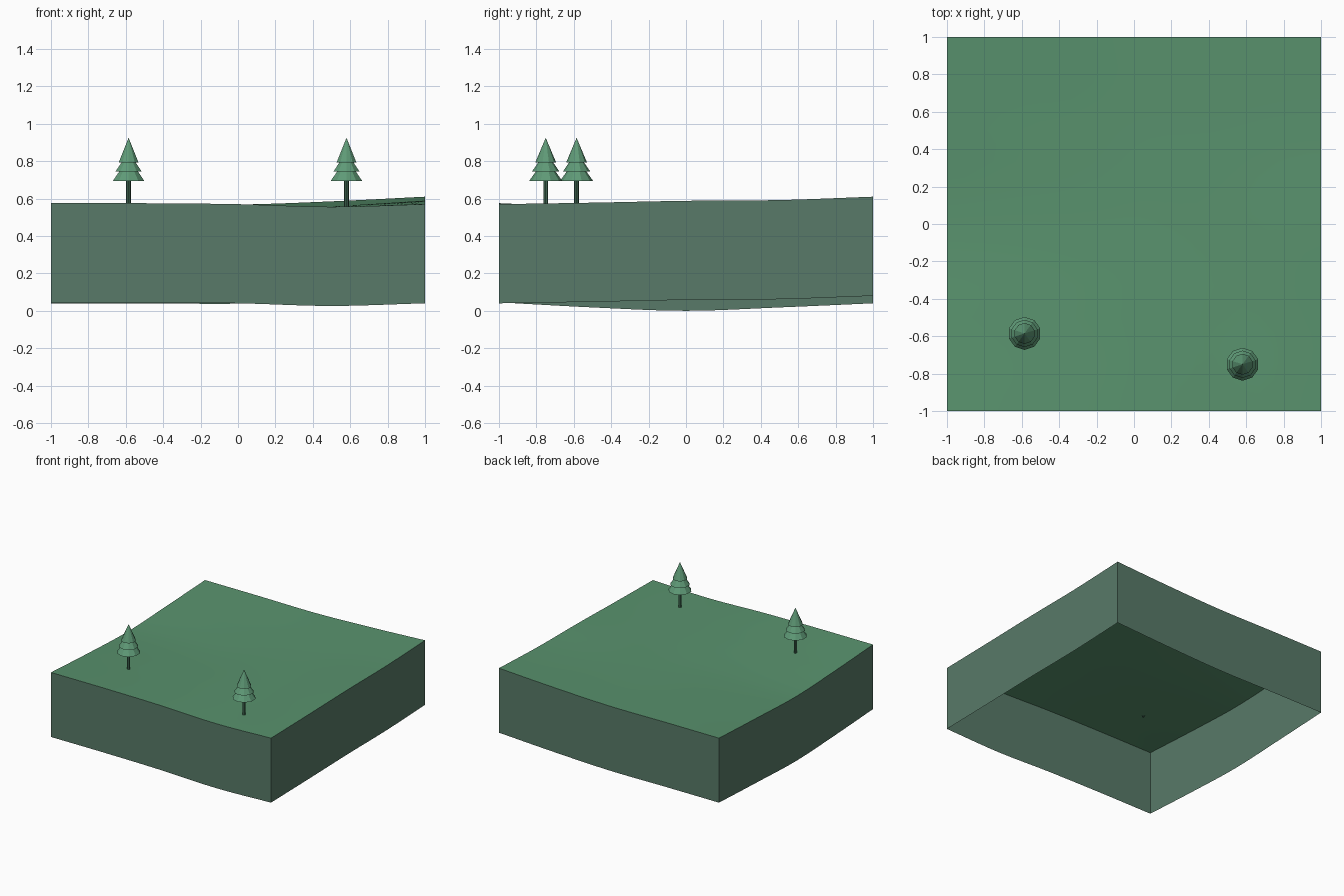
import bpy, bmesh, math

cube = bpy.data.objects.get("Cube")
if cube:
    bpy.data.objects.remove(cube, do_unlink=True)


def material(name, rgb):
    m = bpy.data.materials.new(name)
    m.use_nodes = True
    color = (*rgb, 1)
    m.diffuse_color = color
    m.node_tree.nodes["Principled BSDF"].inputs["Base Color"].default_value = color
    return m


grass = material("grass green", (0.10, 0.29, 0.155))
earth = material("grey green earth", (0.098, 0.195, 0.138))
needles = material("pine green", (0.115, 0.325, 0.185))
bark = material("dark green bark", (0.06, 0.16, 0.10))


def finish(bm, name, mat):
    mesh = bpy.data.meshes.new(name)
    bm.to_mesh(mesh)
    bm.free()
    mesh.materials.append(mat)
    ob = bpy.data.objects.new(name, mesh)
    bpy.context.collection.objects.link(ob)
    return ob


# Height profiles along the four edges, evenly spaced
FRONT = [0.575, 0.575, 0.57, 0.556, 0.57]
BACK = [0.57, 0.57, 0.568, 0.585, 0.61]
LEFT_SIDE = [0.575, 0.548, 0.53, 0.548, 0.57]
RIGHT_SIDE = [0.57, 0.578, 0.588, 0.592, 0.61]
DEPTH = 0.53
STEPS = 24


def spline(p, t):
    s = t * (len(p) - 1)
    i = min(int(s), len(p) - 2)
    f = s - i
    b, c = p[i], p[i + 1]
    a = p[i - 1] if i else 2 * b - c
    d = p[i + 2] if i + 2 < len(p) else 2 * c - b
    return b + f / 2 * (c - a + f * (2 * a - 5 * b + 4 * c - d + f * (3 * (b - c) + d - a)))


def height(x, y):
    # Blend the four edge profiles across the square
    u, v = (x + 1) / 2, (y + 1) / 2
    along_y = (1 - v) * spline(FRONT, u) + v * spline(BACK, u)
    along_x = (1 - u) * spline(LEFT_SIDE, v) + u * spline(RIGHT_SIDE, v)
    corners = ((1 - v) * ((1 - u) * FRONT[0] + u * FRONT[-1])
               + v * ((1 - u) * BACK[0] + u * BACK[-1]))
    return along_y + along_x - corners


# Rolling ground surface
bm = bmesh.new()
bmesh.ops.create_grid(bm, x_segments=STEPS, y_segments=STEPS, size=1)
for v in bm.verts:
    v.co.z = height(v.co.x, v.co.y)
for f in bm.faces:
    f.smooth = True
finish(bm, "ground", grass)

# Open-bottomed side walls that follow the ground edge
bm = bmesh.new()
ticks = [-1 + 2 * i / STEPS for i in range(STEPS + 1)]
sides = {
    "front": [(t, -1) for t in ticks],
    "right": [(1, t) for t in ticks],
    "back": [(-t, 1) for t in ticks],
    "left": [(-1, -t) for t in ticks],
}
for path in sides.values():
    top = [bm.verts.new((x, y, height(x, y))) for x, y in path]
    low = [bm.verts.new((x, y, height(x, y) - DEPTH)) for x, y in path]
    for i in range(STEPS):
        bm.faces.new((low[i], low[i + 1], top[i + 1], top[i]))
finish(bm, "side_walls", earth)


def cone(bm, r1, r2, z1, z2, sides):
    made = bmesh.ops.create_cone(bm, cap_ends=True, segments=sides,
                                 radius1=r1, radius2=r2, depth=z2 - z1)
    bmesh.ops.translate(bm, verts=made["verts"], vec=(0, 0, (z1 + z2) / 2))


# Three-tiered trees
TIERS = [(0.088, 0.045, 0.695, 0.755),
         (0.073, 0.035, 0.745, 0.80),
         (0.056, 0.0, 0.792, 0.925)]
for name, x, y in (("right_tree", -0.585, -0.585), ("left_tree", 0.58, -0.75)):
    bm = bmesh.new()
    cone(bm, 0.0125, 0.0125, height(x, y) - 0.005, 0.70, 8)
    finish(bm, name + "_trunk", bark).location = (x, y, 0)
    bm = bmesh.new()
    for r1, r2, z1, z2 in TIERS:
        cone(bm, r1, r2, z1, z2, 10)
    bmesh.ops.remove_doubles(bm, verts=bm.verts, dist=0.0001)
    finish(bm, name + "_foliage", needles).location = (x, y, 0)
